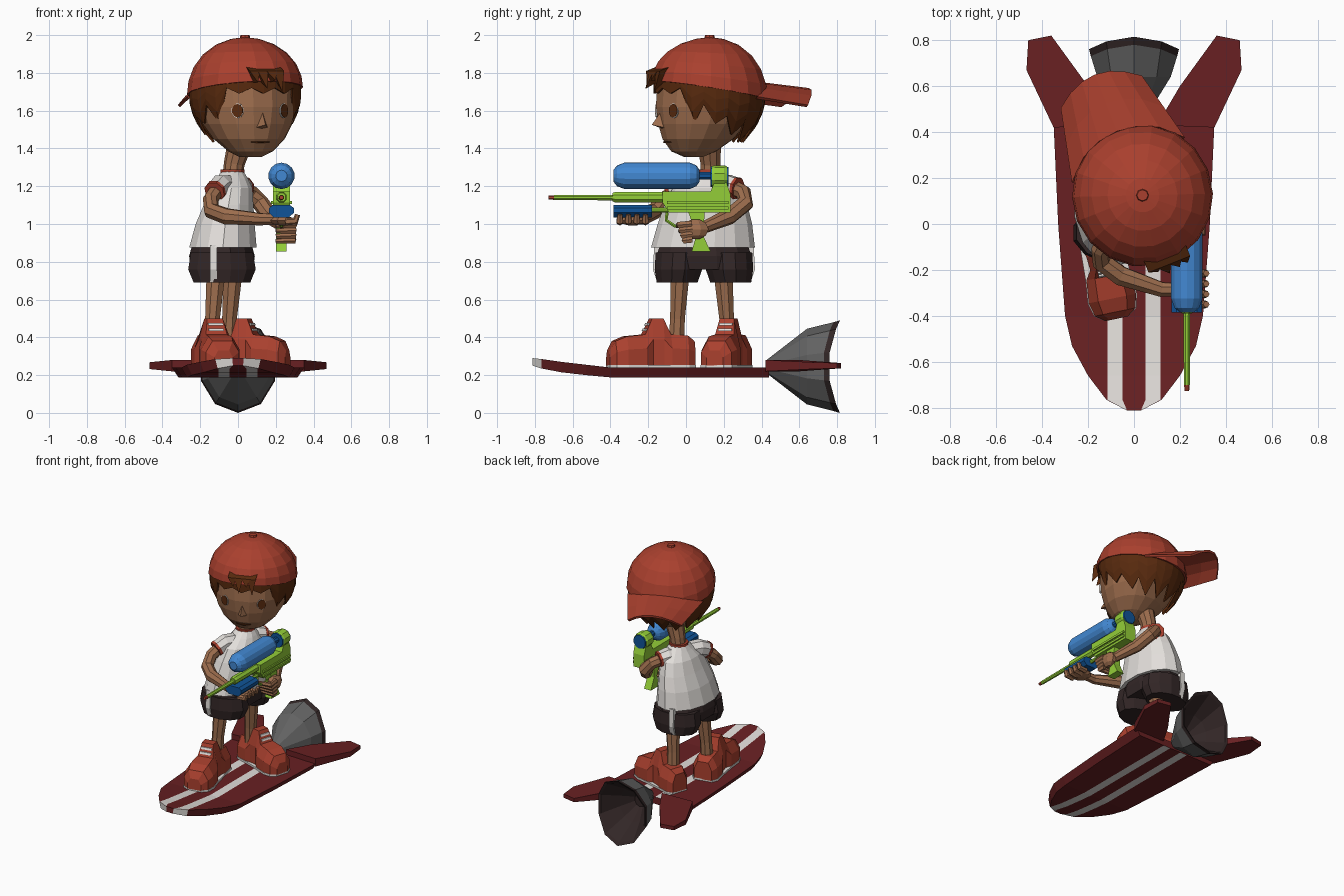
import bpy, bmesh, math
from mathutils import Vector as V

if "Cube" in bpy.data.objects:
    bpy.data.objects.remove(bpy.data.objects["Cube"])

def material(name, *srgb):
    m = bpy.data.materials.new(name)
    m.diffuse_color = [((c / 255 + .055) / 1.055) ** 2.4 for c in srgb] + [1]
    m.use_nodes = True
    m.node_tree.nodes["Principled BSDF"].inputs["Base Color"].default_value = m.diffuse_color
    return m

RED = material("cap_red", 170, 64, 46)
MAROON = material("board_maroon", 104, 32, 34)
SKIN = material("skin", 158, 110, 78)
HAIR = material("hair_brown", 88, 42, 14)
WHITE = material("white", 226, 222, 218)
BLACK = material("shorts_black", 50, 38, 38)
GREEN = material("toy_green", 148, 206, 56)
BLUE = material("tank_blue", 66, 136, 210)
NAVY = material("dark_blue", 16, 84, 152)
GREY = material("nozzle_grey", 98, 98, 98)
X, Y, Z = V((1, 0, 0)), V((0, 1, 0)), V((0, 0, 1))

def mesh(name, verts, faces, mats, rule=None, solid=0):
    bm = bmesh.new()
    vs = [bm.verts.new(v) for v in verts]
    for f in faces:
        bm.faces.new([vs[i] for i in f])
    bmesh.ops.recalc_face_normals(bm, faces=bm.faces)
    bm.normal_update()
    for i, f in enumerate(bm.faces):
        f.material_index = rule(i) if rule else 0
    bmesh.ops.remove_doubles(bm, verts=bm.verts, dist=1e-5)
    me = bpy.data.meshes.new(name)
    bm.to_mesh(me)
    bm.free()
    for m in (mats if isinstance(mats, list) else [mats]):
        me.materials.append(m)
    ob = bpy.data.objects.new(name, me)
    bpy.context.collection.objects.link(ob)
    if solid:
        ob.modifiers.new("thickness", 'SOLIDIFY').thickness = solid

def loft(name, rings, mats, caps=True, rule=None, solid=0):
    n = len(rings[0])
    faces = [(k * n + i, k * n + (i + 1) % n, (k + 1) * n + (i + 1) % n, (k + 1) * n + i)
             for k in range(len(rings) - 1) for i in range(n)]
    if caps:
        faces += [tuple(range(n)), tuple(range((len(rings) - 1) * n, len(rings) * n))]
    mesh(name, [v for r in rings for v in r], faces, mats, rule, solid)

def ring(c, a, b, ra, rb, n):
    return [V(c) + a * ra * math.cos(t) + b * rb * math.sin(t)
            for t in (math.tau * (i + .5) / n for i in range(n))]

def tube(name, pts, radii, mat, n=8):
    pts, rings, a = [V(p) for p in pts], [], None
    for i, p in enumerate(pts):
        t = (pts[min(i + 1, len(pts) - 1)] - pts[max(i - 1, 0)]).normalized()
        a = a or (Y if abs(t.y) < .7 else Z)
        a = (a - t * a.dot(t)).normalized()
        rings.append(ring(p, a, t.cross(a), radii[i], radii[i], n))
    loft(name, rings, mat)

def prism(name, pts, vec, mat):
    loft(name, [[V(p) for p in pts], [V(p) + V(vec) for p in pts]], mat)

def ball(name, c, r, mat):
    loft(name, [ring(V(c) + Z * r[2] * s, X, Y, r[0] * math.sqrt(1 - s * s), r[1] * math.sqrt(1 - s * s), 8)
                for s in (-.95, -.6, 0, .6, .95)], mat)

# Hover board with two stripes, upturned white-edged nose
stations = [(-.812, .03, .25, .29), (-.765, .12, .235, .285), (-.66, .2, .215, .27), (-.53, .27, .2, .255),
            (-.4, .3, .188, .24), (0, .33, .188, .24), (.44, .35, .188, .24)]
rings = []
for y, w, lo, hi in stations:
    xs = [max(-w, min(w, x)) for x in (-1, -.115, -.05, .05, .115, 1)]
    rings.append([V((x, y, hi)) for x in xs] + [V((x * .9, y, lo)) for x in reversed(xs)])
loft("board", rings, [MAROON, WHITE], rule=lambda i: int(i in (5, 11) or i < 72 and i % 12 in (1, 3, 7, 9)))
for s in (-1, 1):
    fin = [(.35, .42, .03), (.468, .67, .018), (.46, .8, .014), (.36, .82, .014), (.2, .6, .03), (.1, .43, .03)]
    loft("board_fin", [[V((s * x, y, .25 + k * h)) for x, y, h in fin] for k in (-1, 1)], MAROON)

# Thruster nozzle, grey outside, dark rim and inside
rings = []
for y, r in ((.42, .03), (.53, .115), (.64, .2), (.755, .235), (.785, .245), (.78, .225), (.64, .13), (.55, .05)):
    rg = ring((0, y, .245), X, Z, r * .84, r, 10)
    for v in rg:
        v.y += (((v.z - .245) / .245) ** 2 - .5) * .06 * (y > .7)
    rings.append(rg)
loft("nozzle", rings, [GREY, BLACK], rule=lambda i: int(30 <= i < 70 or i == 71))

# Shoes: loft from heel to toe, with sole and laces
shoe = [(-.09, .065, .13), (-.05, .09, .16), (.04, .09, .165), (.08, .075, .25), (.14, .07, .25),
        (.18, .095, .165), (.28, .105, .155), (.34, .09, .13), (.37, .05, .08)]
for name, at, d, k in (("front", (-.15, -.05), (.2, -.98), 1), ("rear", (-.065, .255), (.955, -.3), .93)):
    d = V((d[0], d[1], 0)).normalized() * k
    s = Z.cross(d)
    P = lambda u, v, z: V((at[0], at[1], z)) + d * u + s * v
    loft(name + "_shoe", [[P(u, a * w, .25 + b * h) for a, b in
         ((-1, 0), (-1, .55), (-.6, 1), (.6, 1), (1, .55), (1, 0))] for u, w, h in shoe], RED)
    base = [(u, w * 1.04) for u, w, h in shoe if w not in (.07, .075)]
    prism(name + "_sole", [P(u, w, .238) for u, w in base] + [P(u, -w, .238) for u, w in reversed(base)],
          (0, 0, .016), WHITE)
    for k in range(2):
        u, z = .153 + .014 * k, .477 - .03 * k
        prism(name + "_lace", [P(u, -.04, z), P(u, .04, z), P(u + .006, .04, z - .014), P(u + .006, -.04, z - .014)],
              d * .008, WHITE)

# Legs
tube("front_leg", [(-.14, -.05, .38), (-.135, -.045, .5), (-.115, -.03, .76)], [.045, .042, .055], SKIN)
tube("rear_leg", [(-.05, .225, .38), (-.045, .215, .5), (-.025, .195, .76)], [.045, .042, .055], SKIN)

# Shorts: waist piece, two legs, side stripes
loft("shorts_waist", [ring((-.085, .095, z), X, Y, rx, ry, 12) for z, rx, ry in
                      ((.76, .17, .262), (.83, .18, .262), (.9, .16, .235))], BLACK)
for s in (-1, 1):
    loft("shorts_leg", [ring((-.085, .095 + s * o, z), X, Y, rx, ry, 12) for z, o, rx, ry in
                        ((.69, .142, .155, .112), (.76, .135, .185, .13), (.85, .13, .17, .13))], BLACK)
    pts = [V((-.148, .095 + s * y, z)) for y, z in ((.247, .69), (.27, .76), (.263, .89))]
    prism("shorts_stripe", pts + [p - Y * s * .03 for p in reversed(pts)], (.036, 0, 0), WHITE)

# Shirt, collar and neck
loft("shirt", [ring((x, y, z), X, Y, rx, ry, 14) for z, x, y, rx, ry in
               ((.875, -.08, .09, .183, .275), (1, -.068, .1, .16, .25), (1.1, -.05, .105, .135, .22),
                (1.19, -.035, .11, .115, .18), (1.24, -.03, .12, .085, .115), (1.28, -.03, .13, .06, .065))], WHITE)
loft("collar", [ring((-.03, .13, z), X, Y, .066, .07, 12) for z in (1.268, 1.288)], RED)
tube("neck", [(-.03, .13, 1.22), (-.02, .13, 1.32), (.02, .12, 1.46)], [.055, .055, .07], SKIN, 10)

# Arms, sleeves with red hems
tube("front_sleeve", [(-.06, .04, 1.2), (-.095, -.02, 1.2), (-.12, -.075, 1.175)], [.06, .062, .056], WHITE)
tube("front_sleeve_hem", [(-.118, -.07, 1.178), (-.125, -.085, 1.17)], [.06, .058], RED)
tube("front_arm", [(-.11, -.05, 1.18), (-.145, -.11, 1.13), (-.14, -.165, 1.07), (-.06, -.225, 1.04), (.12, -.285, 1.025),
                   (.22, -.285, 1.025)], [.042, .042, .044, .045, .034, .03], SKIN)
tube("rear_sleeve", [(-.03, .17, 1.2), (0, .22, 1.2), (.03, .265, 1.19)], [.06, .065, .058], WHITE)
tube("rear_sleeve_hem", [(.028, .262, 1.19), (.037, .276, 1.187)], [.062, .06], RED)
tube("rear_arm", [(.01, .24, 1.195), (.07, .305, 1.165), (.12, .315, 1.11), (.17, .23, 1.04), (.25, .09, .98)],
     [.042, .042, .045, .044, .032], SKIN)

# Hands and fingers
ball("front_hand", (.235, -.285, 1.018), (.07, .075, .026), SKIN)
for k in range(4):
    y = -.35 + .045 * k
    tube("front_finger", [(.25, y, 1.012), (.305, y, 1.016), (.315, y, 1.05)], [.02, .02, .014], SKIN, 6)
ball("rear_hand", (.268, .05, .972), (.042, .075, .055), SKIN)
for k in range(4):
    z = 1.0 - .027 * k
    tube("rear_finger", [(.29, .03, z), (.3, -.035 + .01 * k, z - .005), (.2, -.045 + .015 * k, z - .01)],
         [.02, .019, .013], SKIN, 6)

# Head frame: u forward, v sideways
F = V((.335, -.94, 0)).normalized()
S = Z.cross(F)
H = lambda u, v, z: V((.037, .125, z)) + F * u + S * v
loft("head", [ring(H(c, 0, z), F, S, ru, rv, 16) for z, c, ru, rv in
              ((1.355, .09, .05, .06), (1.385, .09, .12, .12), (1.45, .065, .19, .19), (1.53, .04, .237, .24),
               (1.62, .02, .268, .27), (1.76, 0, .28, .28))], SKIN)
mesh("nose", [H(.27, 0, 1.6), H(.325, 0, 1.525), H(.26, .035, 1.51), H(.26, -.035, 1.51), H(.25, 0, 1.5)],
     [(0, 1, 2), (0, 3, 1), (1, 4, 2), (1, 3, 4)], SKIN)
prism("mouth", [H(.243, -.05, 1.432), H(.256, 0, 1.428), H(.243, .05, 1.432), H(.22, .05, 1.432), H(.22, -.05, 1.432)],
      (0, 0, .006), HAIR)
for s in (-1, 1):
    d = (F * .87 + S * s * .5).normalized()
    side = Z.cross(d)
    for name, mat, r, o in (("eye_white", WHITE, .033, 0), ("iris", HAIR, .03, .003)):
        c = H(.245, s * .128, 1.6) + d * o
        loft(name, [ring(c + d * e, side, Z, r, r * 1.2, 10) for e in (0, .007)], mat)

# Hair: shell with jagged lower edge
def hair_point(i, t):
    a = math.tau * i / 28
    deg = math.degrees(min(a, math.tau - a))
    low = 1.69 if deg < 45 else 1.53 if deg < 85 else 1.47 if deg < 115 else 1.43
    low += (.1 if deg >= 45 else .03) * (i % 2)
    top = 1.72 + .04 * math.cos(a)
    z = top + (low - top) * t
    r = .298 - 1.9 * max(0, 1.68 - z) ** 2
    return H(r * math.cos(a), r * math.sin(a), z)
loft("hair", [[hair_point(i, t) for i in range(28)] for t in (0, .35, .7, 1)], HAIR, caps=False, solid=.012)

# Cap worn backwards: tilted dome, button, arched brim
F = V((.37, -.93, 0)).normalized()
S = Z.cross(F)
rings = []
for a in (0, .22, .48, .76, 1.05, 1.33, 1.53):
    rg = ring(H(0, 0, 0), F, S, .312 * math.cos(a), .306 * math.cos(a), 18)
    for v in rg:
        rim = 1.705 + .05 * (v - H(0, 0, 0)).dot(F) / .3
        v.z = rim + (1.988 - rim) * math.sin(a) ** .97
    rings.append(rg)
loft("cap", rings, RED)
loft("cap_button", [ring(H(0, 0, z), F, S, r, r, 8) for z, r in ((1.975, .03), (2.0, .024))], RED)
verts = []
for j in (0, .5, 1):
    for k in range(7):
        i = k / 3 - 1
        u = -math.sqrt(.3 ** 2 - (.25 * i) ** 2) * (1 - j) - (.565 - .08 * i * i) * j
        verts.append(H(u, i * (.265 - .075 * j), 1.75 - .03 * j - (.075 + .015 * j) * i * i))
mesh("cap_brim", verts, [(r * 7 + k, r * 7 + k + 1, r * 7 + k + 8, r * 7 + k + 7) for r in (0, 1) for k in range(6)],
     RED, solid=.016)

# Hair tuft poking out of the cap opening
for v, u, z in ((-.07, .335, 1.75), (-.025, .36, 1.715), (.025, .35, 1.76), (.065, .345, 1.70)):
    mesh("hair_tuft", [H(.245, v - .03, 1.84), H(.245, v + .03, 1.84), H(.322, v + .03, 1.81),
                       H(.322, v - .03, 1.81), H(u, v + .01, z), H(.29, v, 1.75)],
         [(0, 1, 2, 3), (3, 2, 4), (2, 1, 5), (2, 5, 4), (0, 3, 5), (3, 4, 5), (0, 5, 1)], HAIR)

# Water toy: tank, body, barrel, pump and grip
G = .23
def rod(name, stops, z, mat, n=12):
    loft(name, [ring((G, y, z), X, Z, r, r, n) for y, r in stops], mat)
rod("tank", [(-.385, .03), (-.365, .055), (-.325, .07), (.02, .07), (.055, .055), (.072, .03)], 1.255, BLUE, 14)
rod("tank_neck", [(.06, .022), (.15, .022)], 1.255, NAVY, 8)
rod("tank_cap", [(.137, .056), (.15, .06), (.205, .06), (.218, .054)], 1.25, GREEN, 10)
rod("tank_cap_back", [(.216, .053), (.226, .05)], 1.25, NAVY, 10)
rod("tank_cap_front", [(.129, .053), (.138, .055)], 1.25, NAVY, 10)
prism("toy_body", [(G - .045, y, z) for y, z in ((-.125, 1.115), (-.125, 1.172), (.13, 1.172), (.15, 1.22), (.215, 1.22),
                                                (.235, 1.16), (.235, 1.06), (-.09, 1.06))], (.09, 0, 0), GREEN)
for z in (1.077, 1.107):
    prism("body_ridge", [(G - .055, -.1, z), (G + .055, -.1, z), (G + .055, .225, z), (G - .055, .225, z)],
          (0, 0, .016), GREEN)
rod("barrel_base", [(-.39, .024), (-.375, .03), (-.12, .03)], 1.142, GREEN, 8)
rod("barrel", [(-.7, .014), (-.38, .016)], 1.14, GREEN, 8)
rod("barrel_tip", [(-.727, .011), (-.698, .013)], 1.14, RED, 8)
rod("pump_rod", [(-.2, .014), (-.08, .014)], 1.075, GREEN, 8)
prism("pump_handle", [(G + x, -.385, z) for x, z in ((-.04, 1.035), (.04, 1.035), (.066, 1.06), (.066, 1.085),
                                                    (.045, 1.1), (-.045, 1.1), (-.066, 1.085), (-.066, 1.06))],
      (0, .205, 0), NAVY)
prism("toy_grip", [(G - .028, y, z) for y, z in ((.01, 1.07), (.1, 1.07), (.09, .94), (.13, .855), (.03, .855), (.055, .94))],
      (.056, 0, 0), GREEN)
tube("trigger_guard", [(G, -.1, 1.06), (G, -.105, 1.02), (G, -.06, .99), (G, .03, .985)], [.01] * 4, GREEN, 6)
